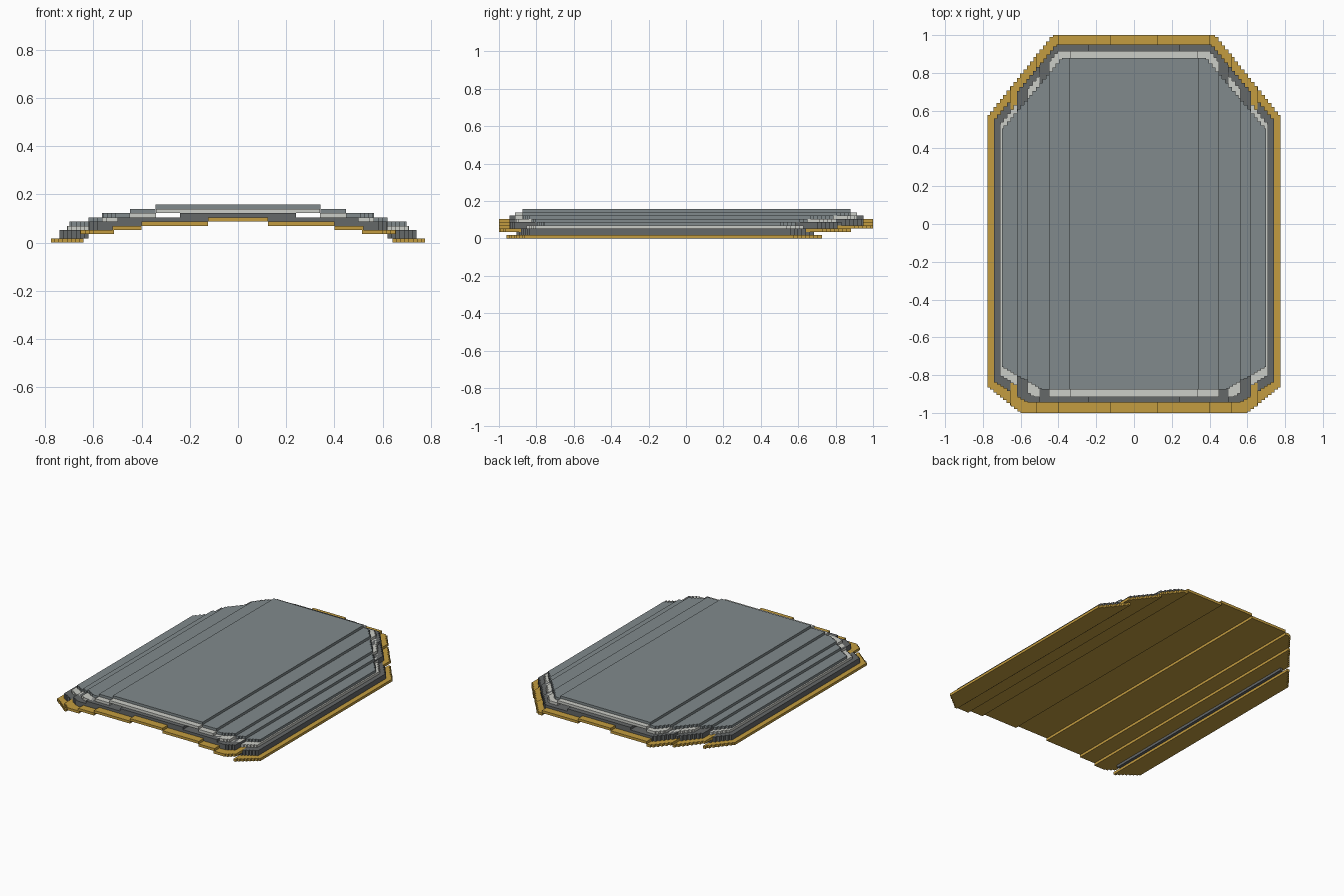
import bpy, bmesh

if "Cube" in bpy.data.objects:
    bpy.data.objects.remove(bpy.data.objects["Cube"])

STEP = 0.0175   # height of one level, also the stair width at the clipped corners


def material(name, rgb):
    m = bpy.data.materials.new(name)
    m.diffuse_color = (*rgb, 1)
    m.use_nodes = True
    m.node_tree.nodes["Principled BSDF"].inputs["Base Color"].default_value = m.diffuse_color
    return m


def edge(x, flat, corner_x, side_x, side_y):
    """Outline y at x: flat end, then a sloping clipped corner."""
    t = max(0.0, min(1.0, (x - corner_x) / (side_x - corner_x)))
    return flat + (side_y - flat) * t


def stairs(x0, x1, flat, corner_x, side_x, side_y):
    """Stepped edge points running from x0 to x1."""
    pts = [(x0, edge(x0, flat, corner_x, side_x, side_y))]
    x = max(x0, corner_x)
    while x < x1 - 1e-4:
        nx = min(x + STEP, x1)
        y = edge((x + nx) / 2, flat, corner_x, side_x, side_y)
        if x > x0:
            pts.append((x, pts[-1][1]))
            pts.append((x, y))
        else:
            pts[0] = (x0, y)
        x = nx
    pts.append((x1, pts[-1][1]))
    return pts


def prism(bm, pts, z0, z1):
    low = [bm.verts.new((x, y, z0)) for x, y in pts]
    high = [bm.verts.new((x, y, z1)) for x, y in pts]
    n = len(pts)
    bm.faces.new(low[::-1])
    bm.faces.new(high)
    for i in range(n):
        j = (i + 1) % n
        bm.faces.new((low[i], low[j], high[j], high[i]))


def sheet(name, mat, side_x, back, front, bands):
    """Curved layer from flat bands (x0, x1, bottom level, top level), mirrored in x."""
    bm = bmesh.new()
    for x0, x1, l0, l1 in bands:
        top = stairs(x0, x1, back[0], back[1], side_x, back[2])
        bot = stairs(x0, x1, front[0], front[1], side_x, front[2])
        z0, z1 = l0 * STEP, l1 * STEP
        if x0 == 0:                       # crown band spans the centre line
            top = [(-x, y) for x, y in top[:0:-1]] + top[1:]
            bot = [(-x, y) for x, y in bot[:0:-1]] + bot[1:]
            prism(bm, bot + top[::-1], z0, z1)
        else:
            pts = bot + top[::-1]
            prism(bm, pts, z0, z1)
            prism(bm, [(-x, y) for x, y in pts[::-1]], z0, z1)
    bmesh.ops.recalc_face_normals(bm, faces=bm.faces)
    me = bpy.data.meshes.new(name)
    bm.to_mesh(me)
    bm.free()
    me.materials.append(mat)
    bpy.context.collection.objects.link(bpy.data.objects.new(name, me))


gold = material("gold", (0.55, 0.335, 0.05))
dark = material("dark_grey", (0.13, 0.138, 0.14))
pale = material("pale_grey", (0.60, 0.61, 0.57))
slate = material("slate_grey", (0.22, 0.255, 0.265))

# Gold backing plate, the widest layer
sheet("backing_plate", gold, 0.775, (1.0, 0.43, 0.57), (-1.0, 0.60, -0.86),
      [(0, 0.125, 5, 6), (0.125, 0.40, 4, 5), (0.40, 0.52, 3, 4),
       (0.515, 0.655, 2, 3), (0.64, 0.775, 0, 1)])

# Dark core layer
sheet("core_layer", dark, 0.74, (0.95, 0.41, 0.55), (-0.945, 0.565, -0.835),
      [(0, 0.125, 6, 7), (0.125, 0.24, 5, 7), (0.24, 0.40, 5, 6),
       (0.40, 0.50, 4, 6), (0.50, 0.62, 3, 5), (0.62, 0.74, 1, 3)])

# Pale trim layer
sheet("trim_layer", pale, 0.71, (0.915, 0.405, 0.525), (-0.915, 0.53, -0.80),
      [(0, 0.34, 7, 8), (0.34, 0.45, 6, 7), (0.45, 0.565, 5, 6),
       (0.565, 0.62, 4, 5), (0.62, 0.71, 3, 4)])

# Slate face plate
sheet("face_plate", slate, 0.70, (0.88, 0.38, 0.50), (-0.875, 0.49, -0.755),
      [(0, 0.343, 8, 9), (0.343, 0.449, 7, 8), (0.449, 0.565, 6, 7),
       (0.565, 0.62, 5, 6), (0.62, 0.70, 4, 5)])
